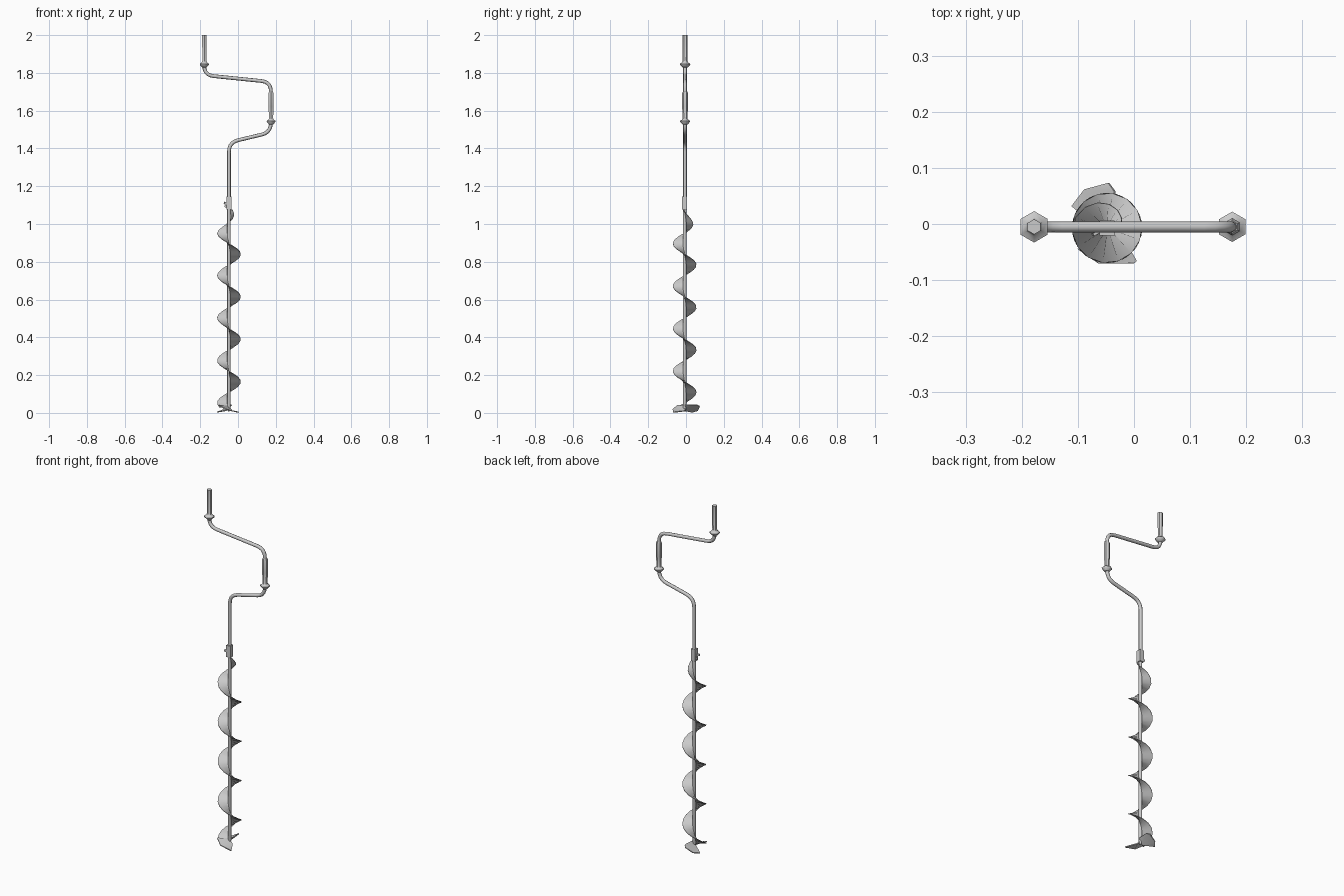
import bpy, bmesh, math
from mathutils import Vector

if "Cube" in bpy.data.objects:
    bpy.data.objects.remove(bpy.data.objects["Cube"])

CX, CY = -0.048, -0.007      # drill axis


def finish(bm, name, angle=50, thick=0):
    bmesh.ops.recalc_face_normals(bm, faces=bm.faces)
    me = bpy.data.meshes.new(name)
    bm.to_mesh(me)
    bm.free()
    ob = bpy.data.objects.new(name, me)
    bpy.context.collection.objects.link(ob)
    bpy.ops.object.select_all(action='DESELECT')
    ob.select_set(True)
    bpy.context.view_layer.objects.active = ob
    if thick:
        m = ob.modifiers.new("thickness", 'SOLIDIFY')
        m.thickness, m.offset = thick, 0
        bpy.ops.object.modifier_apply(modifier=m.name)
    bpy.ops.object.shade_smooth_by_angle(angle=math.radians(angle))
    return ob


def sweep(name, path, sides, y=-0.005, turn=math.pi / 2):
    """Sweep a polygon along (x, z, radius) points lying in an xz plane."""
    bm = bmesh.new()
    rings = []
    for i, (x, z, r) in enumerate(path):
        a, b = path[max(i - 1, 0)], path[min(i + 1, len(path) - 1)]
        t = Vector((b[0] - a[0], 0, b[1] - a[1])).normalized()
        n = Vector((-t.z, 0, t.x))
        ring = []
        for k in range(sides):
            w = 2 * math.pi * k / sides + turn
            ring.append(bm.verts.new(Vector((x, y, z)) + n * r * math.cos(w)
                                     + Vector((0, r * math.sin(w), 0))))
        rings.append(ring)
    for p, q in zip(rings, rings[1:]):
        for k in range(sides):
            j = (k + 1) % sides
            bm.faces.new((p[k], p[j], q[j], q[k]))
    bm.faces.new(rings[0])
    bm.faces.new(rings[-1])
    return finish(bm, name)


def rounded(corners, fillet, r, steps=5):
    """Round the inner corners of a polyline of (x, z) points."""
    pts = [Vector(c) for c in corners]
    out = [(*pts[0], r)]
    for a, b, c in zip(pts, pts[1:], pts[2:]):
        p = b + (a - b).normalized() * fillet
        q = b + (c - b).normalized() * fillet
        for i in range(steps + 1):
            t = i / steps
            out.append((*(p * (1 - t) ** 2 + b * 2 * t * (1 - t) + q * t * t), r))
    out.append((*pts[-1], r))
    return out


# bent crank rod
sweep("crank_rod", rounded([(-0.179, 1.86), (-0.179, 1.788), (0.174, 1.752),
                            (0.174, 1.485), (CX, 1.432), (CX, 1.10)], 0.05, 0.0098), 8)

# two hexagonal grips with hand flanges
for name, x, prof in (
    ("top_grip", -0.178, [(2.0, .0135), (1.865, .0125), (1.855, .017), (1.848, .028),
                          (1.842, .027), (1.828, .0125)]),
    ("side_grip", 0.175, [(1.703, .011), (1.692, .0155), (1.62, .0155), (1.56, .0125),
                          (1.552, .017), (1.546, .027), (1.54, .026), (1.526, .0125)])):
    sweep(name, [(x, z, r) for z, r in prof], 6)

# drill shaft and square coupling
sweep("drill_shaft", [(CX, 1.10, .0095), (CX, 0.03, .0095), (CX, 0.008, .004)], 8, CY)
sweep("coupling", [(CX, 1.145, .0185), (CX, 1.078, .0185)], 4, CY, math.pi / 4)

# wing bolt on the coupling
bm = bmesh.new()
for pts in ([(0, 0, 1.095), (-0.027, -0.012, 1.107), (-0.024, -0.012, 1.118), (0, 0, 1.112)],
            [(0, 0, 1.095), (-0.02, 0.008, 1.086), (-0.024, 0.008, 1.095), (0, 0, 1.112)]):
    bm.faces.new([bm.verts.new((CX + a, CY + b, c)) for a, b, c in pts])
finish(bm, "wing_bolt", thick=0.005)

# spiral flight, tapering in at the top
bm = bmesh.new()
prev, pitch, z0, z1, count = None, 0.225, 0.03, 1.075, 66
for i in range(count + 1):
    z = z0 + (z1 - z0) * i / count
    w = -2 * math.pi * (z - 0.165) / pitch
    R = 0.0625 * min(1, 0.33 + 0.67 * (z1 - z) / 0.12)
    row = [bm.verts.new((CX + r * math.cos(w), CY + r * math.sin(w), z))
           for r in (0.005, R)]
    if prev:
        bm.faces.new((prev[0], prev[1], row[1], row[0]))
    prev = row
finish(bm, "spiral_flight", thick=0.003)

# two sloping cutter blades at the tip
for name, pts in (
    ("back_cutter", [(-0.062, -0.008, .012), (-0.111, 0.032, .004), (-0.088, 0.062, .012),
                     (-0.045, 0.073, .035), (-0.034, 0.058, .043), (-0.036, -0.004, .042)]),
    ("front_cutter", [(-0.03, -0.006, .01), (0.004, -0.066, .003), (0.0, -0.07, .005),
                      (-0.064, -0.07, .018), (-0.1, -0.045, .04), (-0.055, -0.006, .036)])):
    bm = bmesh.new()
    bm.faces.new([bm.verts.new(p) for p in pts])
    bmesh.ops.triangulate(bm, faces=bm.faces)
    finish(bm, name, thick=0.005)
